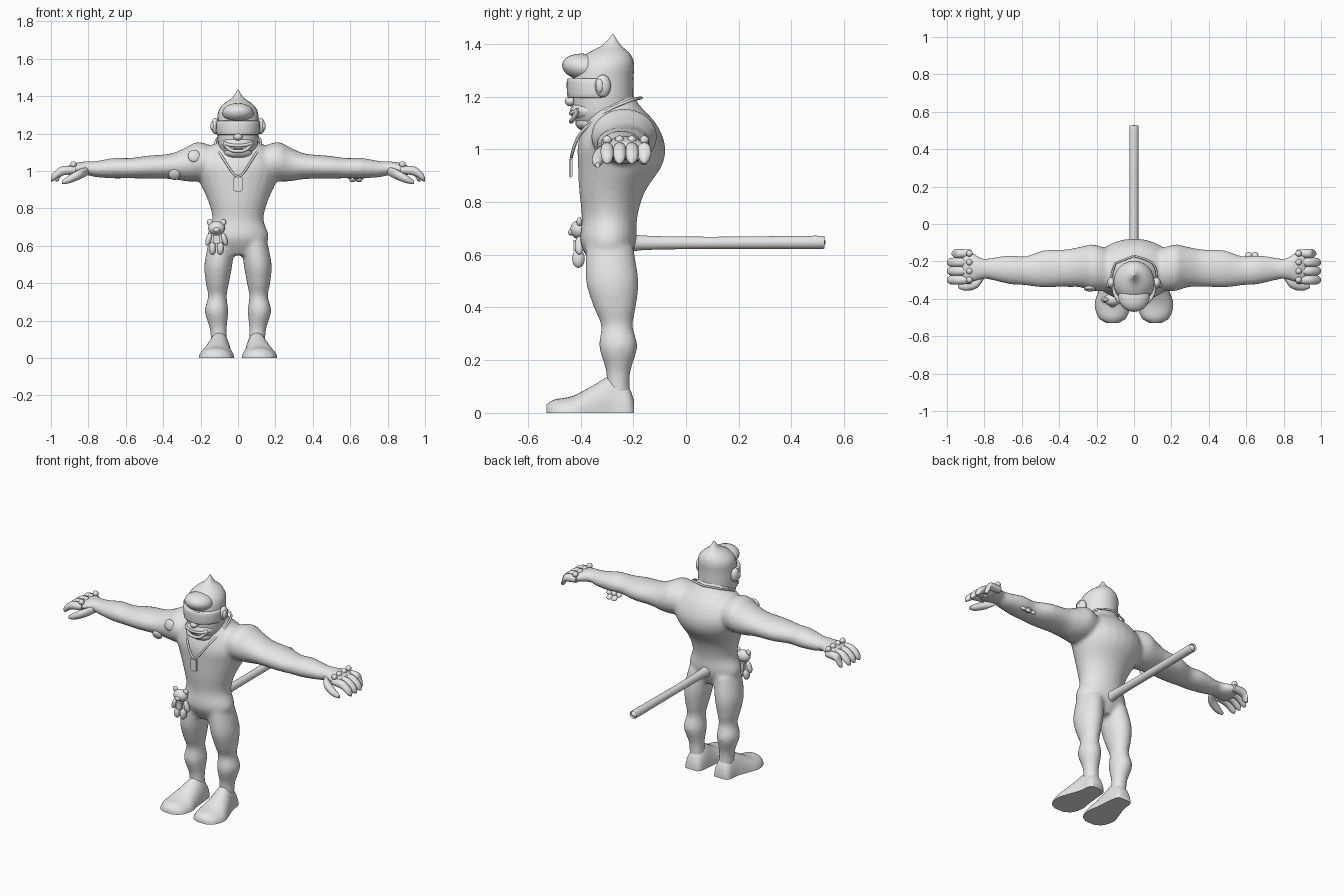
import bpy, bmesh, math
from mathutils import Matrix, Vector, Euler

default_cube = bpy.data.objects.get("Cube")
if default_cube:
    bpy.data.objects.remove(default_cube, do_unlink=True)

# One matte grey for every part
material = bpy.data.materials.new("plain_grey")
material.use_nodes = True
grey = (0.8, 0.8, 0.8, 1)
material.diffuse_color = grey
material.node_tree.nodes["Principled BSDF"].inputs["Base Color"].default_value = grey


def smooth_rows(rows, steps=4):
    """Catmull-Rom interpolation between cross-section rows."""
    rows = [Vector(row) for row in rows]
    padded = [rows[0]] + rows + [rows[-1]]
    result = []
    for before, start, end, after in zip(padded, padded[1:], padded[2:], padded[3:]):
        for step in range(steps):
            t = step / steps
            tangent_in, tangent_out = (end - before) / 2, (after - start) / 2
            result.append(start + tangent_in * t
                          + (3 * (end - start) - 2 * tangent_in - tangent_out) * t ** 2
                          + (2 * (start - end) + tangent_in + tangent_out) * t ** 3)
    return result + [rows[-1]]


def loft(bm, axis, rows, mirror=False, floor=False, sides=24):
    """Skin ellipses along an axis; row = position, two centres, two radii."""
    rings = []
    for along, centre_a, centre_b, radius_a, radius_b in smooth_rows(rows):
        ring = []
        for i in range(sides):
            angle = math.tau * i / sides
            point = [centre_a + radius_a * math.cos(angle),
                     centre_b + radius_b * math.sin(angle)]
            point.insert("XYZ".index(axis), along)
            if mirror:
                point[0] = -point[0]
            if floor:
                point[2] = max(point[2], 0)
            ring.append(bm.verts.new(point))
        rings.append(ring)
    for lower, upper in zip(rings, rings[1:]):
        for i in range(sides):
            j = (i + 1) % sides
            bm.faces.new((lower[i], lower[j], upper[j], upper[i]))
    bm.faces.new(rings[0])
    bm.faces.new(rings[-1])


def finish(name, bm, angle=50):
    bmesh.ops.recalc_face_normals(bm, faces=bm.faces)
    mesh = bpy.data.meshes.new(name)
    bm.to_mesh(mesh)
    bm.free()
    mesh.materials.append(material)
    part = bpy.data.objects.new(name, mesh)
    bpy.context.collection.objects.link(part)
    bpy.ops.object.select_all(action="DESELECT")
    part.select_set(True)
    bpy.context.view_layer.objects.active = part
    bpy.ops.object.shade_smooth_by_angle(angle=math.radians(angle))
    return part


def loft_part(name, axis, rows, **options):
    bm = bmesh.new()
    loft(bm, axis, rows, **options)
    return finish(name, bm)


def ball(name, centre, radii, tilt=(0, 0, 0)):
    bm = bmesh.new()
    bmesh.ops.create_uvsphere(bm, u_segments=20, v_segments=12, radius=1, matrix=Matrix.LocRotScale(
        Vector(centre), Euler(tilt), Vector(radii)))
    return finish(name, bm)


def block(name, centre, size, bevel=0.008):
    bm = bmesh.new()
    bmesh.ops.create_cube(bm, size=1, matrix=Matrix.LocRotScale(Vector(centre), None, Vector(size)))
    bmesh.ops.bevel(bm, geom=bm.edges[:], offset=bevel, segments=2, affect="EDGES")
    return finish(name, bm)


def cord(name, points, radius, closed=False):
    curve = bpy.data.curves.new(name, "CURVE")
    curve.dimensions = "3D"
    curve.bevel_depth = radius
    curve.bevel_resolution = 2
    curve.use_fill_caps = True
    spline = curve.splines.new("POLY")
    path = smooth_rows(points, 5)
    spline.points.add(len(path) - 1)
    for target, point in zip(spline.points, path):
        target.co = (*point, 1)
    spline.use_cyclic_u = closed
    curve.materials.append(material)
    part = bpy.data.objects.new(name, curve)
    bpy.context.collection.objects.link(part)


# Muscular body: torso, arms and legs blended into one skin
torso = [(.55, 0, -.29, .1, .06), (.64, 0, -.295, .165, .105), (.74, 0, -.29, .137, .105),
         (.84, 0, -.28, .16, .125), (.94, 0, -.25, .205, .16), (1.02, 0, -.245, .23, .165),
         (1.1, 0, -.25, .19, .135), (1.16, 0, -.27, .11, .1), (1.22, 0, -.29, .08, .08)]
leg = [(.63, .085, -.29, .07, .09), (.5, .105, -.28, .075, .1), (.4, .11, -.27, .062, .08),
       (.33, .11, -.262, .05, .06), (.25, .115, -.257, .063, .073), (.15, .105, -.257, .045, .045),
       (.05, .1, -.26, .045, .05)]
arm = [(.1, -.25, 1.04, .1, .08), (.21, -.235, 1.05, .125, .105), (.28, -.23, 1.035, .11, .09),
       (.36, -.235, 1.025, .1, .068), (.48, -.24, 1.02, .1, .062), (.58, -.25, 1.015, .078, .054),
       (.66, -.245, 1.015, .078, .055), (.76, -.24, 1.01, .06, .043), (.81, -.24, 1.015, .055, .037),
       (.87, -.23, 1.01, .082, .033), (.92, -.23, 1, .08, .022)]
bm = bmesh.new()
loft(bm, "Z", torso)
for mirrored in (False, True):
    loft(bm, "Z", leg, mirror=mirrored)
    loft(bm, "X", arm, mirror=mirrored)
body = finish("body", bm)
remesh = body.modifiers.new("blend", "REMESH")
remesh.mode = "VOXEL"
remesh.voxel_size = .011
remesh.use_smooth_shade = True
soften = body.modifiers.new("soften", "SMOOTH")
soften.iterations = 7

# Feet, hands, knuckle studs and ears on both sides
foot = [(-.53, .115, 0, .03, .03), (-.5, .115, 0, .075, .05), (-.43, .115, 0, .095, .064),
        (-.36, .11, 0, .08, .1), (-.28, .1, 0, .062, .14), (-.22, .1, 0, .055, .1),
        (-.198, .1, 0, .04, .05)]
thumb = [(.8, -.27, 1, .02, .02), (.84, -.315, .985, .028, .027), (.9, -.335, .957, .022, .022),
         (.94, -.335, .94, .008, .01)]
for side, mirrored in (("left", False), ("right", True)):
    sign = -1 if mirrored else 1
    loft_part(side + "_foot", "Y", foot, mirror=mirrored, floor=True)
    loft_part(side + "_thumb", "X", thumb, mirror=mirrored)
    for i in range(4):
        y = -.158 - .047 * i
        tip = 1 - .025 * (i == 0)
        finger = [(.87, y, 1.005, .02, .02), (.94, y, 1, .025, .025),
                  (tip - .015, y, .97, .022, .023), (tip, y, .955, .006, .01)]
        loft_part(side + "_finger", "X", finger, mirror=mirrored, sides=12)
        ball(side + "_knuckle_stud", (sign * .88, y, 1.035), (.017, .017, .017))
    ball(side + "_ear", (sign * .122, -.315, 1.24), (.022, .03, .043))
    ball(side + "_ear_hollow", (sign * .136, -.327, 1.24), (.012, .015, .026))

# Head with swept peak, quiff, visor and grin
head = [(1.08, 0, -.33, .06, .07), (1.12, 0, -.315, .1, .11), (1.19, 0, -.315, .11, .115),
        (1.26, 0, -.315, .11, .115), (1.32, 0, -.305, .105, .108), (1.36, 0, -.295, .075, .085),
        (1.395, 0, -.282, .028, .035), (1.435, 0, -.277, .003, .003)]
loft_part("head", "Z", head)
ball("quiff", (0, -.383, 1.31), (.085, .088, .052), (-.15, 0, 0))
visor = [(1.195, 0, -.34, .1, .1), (1.2, 0, -.342, .115, .108),
         (1.262, 0, -.342, .117, .11), (1.268, 0, -.34, .1, .1)]
loft_part("visor", "Z", visor)
ball("muzzle", (0, -.37, 1.145), (.092, .07, .045))
ball("nose", (0, -.438, 1.182), (.024, .022, .019))
ball("chin", (0, -.36, 1.1), (.078, .06, .036))
for name, drop in (("upper_lip", 0), ("lower_lip", .028)):
    cord(name, [(-.075, -.408, 1.148), (-.035, -.432, 1.138 - drop),
                (.035, -.432, 1.138 - drop), (.075, -.408, 1.148)], .009)
block("teeth", (0, -.42, 1.128), (.09, .02, .02), .004)

# Tail with rounded tip and thick root
tail = [(-.22, 0, .645, .045, .045), (-.17, 0, .645, .026, .028), (.1, 0, .645, .023, .023),
        (.49, 0, .647, .025, .025), (.515, 0, .647, .02, .02), (.53, 0, .647, .004, .004)]
loft_part("tail", "Y", tail)

# Cord necklace and tag
cord("necklace", [(0, -.17, 1.195), (.1, -.21, 1.185), (.12, -.3, 1.145), (.075, -.4, 1.06),
                  (0, -.435, .97), (-.075, -.4, 1.06), (-.12, -.3, 1.145), (-.1, -.21, 1.185)],
     .006, True)
block("necklace_tag", (0, -.437, .93), (.046, .014, .08), .006)

# Doll hanging from the right hip
doll_x, doll_y = -.115, -.405
block("doll_body", (doll_x, doll_y, .635), (.066, .045, .075), .016)
ball("doll_head", (doll_x, doll_y, .695), (.045, .034, .036))
ball("doll_snout", (doll_x, doll_y - .03, .685), (.018, .012, .013))
for sign in (-1, 1):
    ball("doll_ear", (doll_x + sign * .036, doll_y, .725), (.016, .01, .017))
    ball("doll_arm", (doll_x + sign * .042, doll_y, .635), (.015, .017, .036), (0, -sign * .3, 0))
    ball("doll_leg", (doll_x + sign * .021, doll_y - .003, .585), (.019, .024, .035))

# Chest badges and a petal charm under the left forearm
ball("shoulder_badge", (-.235, -.345, 1.08), (.033, .014, .033), (-.25, 0, 0))
ball("arm_badge", (-.34, -.318, .98), (.031, .014, .031), (.5, 0, 0))
tilt = Euler((.9, 0, 0))
charm_centre = Vector((.63, -.188, .972))
ball("charm_centre", charm_centre, (.018, .016, .018), tilt)
for i in range(6):
    angle = math.tau * i / 6
    offset = Vector((math.cos(angle), 0, math.sin(angle))) * .034
    offset.rotate(tilt)
    ball("charm_petal", charm_centre + offset, (.018, .011, .018), tilt)
